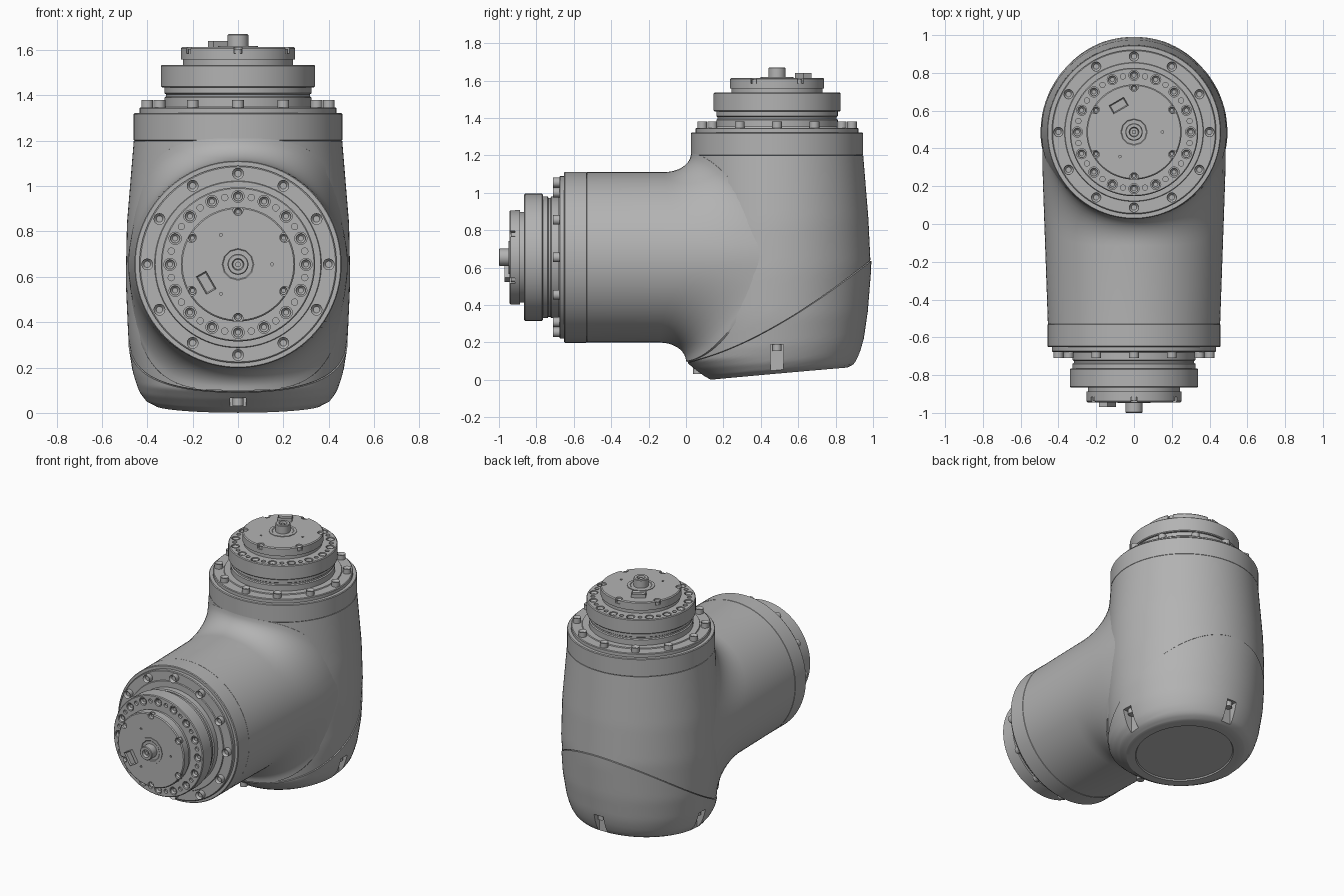
import bpy, bmesh
from math import sin, cos, pi, sqrt, radians
from mathutils import Matrix, Vector

cube = bpy.data.objects.get("Cube")
if cube:
    bpy.data.objects.remove(cube, do_unlink=True)

grey = bpy.data.materials.new("machined_grey")
grey.use_nodes = True
grey.diffuse_color = (0.45, 0.45, 0.45, 1)
grey.node_tree.nodes["Principled BSDF"].inputs["Base Color"].default_value = (0.45, 0.45, 0.45, 1)
parts = []
AXIS = 0.487            # y of the upright axis
MID = 0.655             # z of the level axis


def finish(name, bm, matrix=Matrix()):
    bmesh.ops.recalc_face_normals(bm, faces=bm.faces)
    mesh = bpy.data.meshes.new(name)
    bm.to_mesh(mesh)
    bm.free()
    mesh.transform(matrix)
    mesh.materials.append(grey)
    obj = bpy.data.objects.new(name, mesh)
    bpy.context.collection.objects.link(obj)
    parts.append(obj)
    return obj


def loft(name, rings, matrix=Matrix()):
    """Skin a list of closed rings and close both ends with a fan."""
    bm = bmesh.new()
    rows = [[bm.verts.new(p) for p in ring] for ring in rings]
    n = len(rows[0])
    for a, b in zip(rows, rows[1:]):
        for i in range(n):
            j = (i + 1) % n
            bm.faces.new((a[i], a[j], b[j], b[i]))
    for row in (rows[0], rows[-1]):
        hub = bm.verts.new(sum((v.co for v in row), Vector()) / n)
        for i in range(n):
            bm.faces.new((row[i], row[(i + 1) % n], hub))
    return finish(name, bm, matrix)


def lathe(name, profile, matrix, n=72):
    return loft(name, [[(r * cos(2 * pi * i / n), r * sin(2 * pi * i / n), z)
                        for i in range(n)] for r, z in profile], matrix)


def pins(name, spots, radius, low, high, matrix, sides=16, socket=0):
    """One mesh of equal cylinders, optionally with hex sockets."""
    bm = bmesh.new()
    for x, y in spots:
        made = bmesh.ops.create_cone(
            bm, cap_ends=True, segments=sides, radius1=radius, radius2=radius,
            depth=high - low, matrix=Matrix.Translation((x, y, (low + high) / 2)))
        if socket:
            top = [f for f in {f for v in made["verts"] for f in v.link_faces}
                   if f.normal.z > 0.9 or f.calc_center_median().z > high - 1e-4]
            bmesh.ops.inset_region(bm, faces=top, thickness=radius * 0.45)
            bmesh.ops.translate(bm, verts=list({v for f in top for v in f.verts}),
                                vec=(0, 0, -socket))
    return finish(name, bm, matrix)


def circle(count, radius, start=0.0):
    return [(radius * cos(radians(start) + 2 * pi * i / count),
             radius * sin(radians(start) + 2 * pi * i / count)) for i in range(count)]


def cut(target, cutter):
    cutter.hide_render = True
    mod = target.modifiers.new("cut", "BOOLEAN")
    mod.operation, mod.solver, mod.object = "DIFFERENCE", "EXACT", cutter
    bpy.context.view_layer.objects.active = target
    bpy.ops.object.modifier_apply(modifier=mod.name)
    parts.remove(cutter)
    bpy.data.objects.remove(cutter, do_unlink=True)


# Housing surface: front, side and back radii against height above the sloped base
HEIGHT = (0, .02, .06, .1, .15, .3, .55, .8, 1.2)
FRONT = (.35, .385, .44, .485, .487, .487, .487, .477, .46)
SIDE = (.36, .40, .43, .445, .46, .484, .495, .49, .457)
BACK = (.37, .41, .43, .445, .458, .48, .50, .488, .455)


def sample(table, h):
    for i in range(len(HEIGHT) - 1):
        if h <= HEIGHT[i + 1]:
            t = (h - HEIGHT[i]) / (HEIGHT[i + 1] - HEIGHT[i])
            return table[i] + (table[i + 1] - table[i]) * t
    return table[-1]


def base_z(s):
    return 0.033 + 0.09 * 0.36 * s


def seam_z(s):
    y = AXIS + 0.49 * s
    return 0.095 + 0.26 * y + 0.305 * y * y


def skin(a, z, grow=0.0):
    c, s = cos(a), sin(a)
    h = max(0, z - base_z(s))
    r = c * c * sample(SIDE, h) + s * s * sample(BACK if s > 0 else FRONT, h) + grow
    return (r * c, AXIS + r * s, z)


N = 96
turn = [2 * pi * i / N for i in range(N)]

# Upper housing, from the curved seam to the top collar
rings = [[skin(a, seam_z(sin(a)) - 0.01, -0.03) for a in turn]]
for k in range(19):
    t = k / 18
    rings.append([skin(a, seam_z(sin(a)) * (1 - t) + 1.2 * t) for a in turn])
loft("upper_housing", rings)

# Lower cover with a recessed base disc and a thin lip at the seam
rings = [[(r * cos(a), AXIS + r * sin(a), base_z(sin(a) * r / .36) + up) for a in turn]
         for r, up in ((.30, .008), (.305, 0), (.335, 0))]
for k in range(19):
    t = (k / 18) ** 1.6
    rings.append([skin(a, base_z(sin(a)) * (1 - t) + (seam_z(sin(a)) - .004) * t, 0.005)
                  for a in turn])
rings.append([skin(a, seam_z(sin(a)) - .002, -0.03) for a in turn])
cover = loft("lower_cover", rings)

# Four slots around the cover, each with a screw at its top
for name, angle, top in (("front", -90, .065), ("left", 0, .19),
                         ("back", 90, .21), ("right", 180, .19)):
    place = Matrix.Translation((0, AXIS, 0)) @ Matrix.Rotation(radians(angle), 4, "Z")
    bm = bmesh.new()
    bmesh.ops.create_cube(bm, size=1, matrix=Matrix.Translation((.5, 0, top / 2 - .05))
                          @ Matrix.Diagonal((.2, .07, top + .1, 1)))
    cut(cover, finish("slot_cutter", bm, place))
    pins(name + "_cover_screw", [(.425, 0)], .024, top - .035, top + .005, place)

# Level branch, flaring into the upright housing
rings = [[] for _ in range(12)]
for a in turn:
    s, c = sin(a), cos(a)
    reach = .4735 - .0135 * c
    meet = AXIS - sqrt(max(0, reach ** 2 - (.48 * s) ** 2))
    run, rise = .14 + .25 * s * s, .1 + .25 * s * s

    def point(y, lift):
        wide = .456 + .028 * min(1, max(0, (y + .53) / .8))
        return (wide * s, y, MID + c * (.456 + lift))
    rings[0].append(point(-.53, 0))
    for k in range(10):
        q = k / 9 * pi / 2
        rings[k + 1].append(point(meet - run + run * sin(q), rise * (1 - cos(q))))
    rings[11].append(point(meet + .07, rise))
loft("level_branch", rings)


def drive(tag, matrix, radius, tag_angle):
    """Stepped output drive, built along local z."""
    lathe(tag + "_collar", [(radius - .004, -.01), (radius - .004, 0), (radius, .003),
                            (radius, .117), (radius - .004, .122)], matrix, 96)
    lathe(tag + "_flange", [(.435, .11), (.435, .143), (.43, .147), (.368, .147),
                            (.365, .153), (.33, .153)], matrix, 96)
    pins(tag + "_flange_bolts", circle(12, .40), .026, .14, .18, matrix, socket=.015)
    lathe(tag + "_neck", [(.325, .14), (.325, .19), (.318, .195), (.318, .205),
                          (.325, .21), (.325, .25)], matrix)
    # Output ring with counterbored bolts and small holes between
    ring = lathe(tag + "_output_ring", [(.335, .235), (.34, .24), (.34, .33), (.335, .335)],
                 matrix)
    cut(ring, pins("bore_cutter", circle(16, .30), .027, .318, .36, matrix))
    cut(ring, pins("hole_cutter", circle(16, .30, 11.25), .014, .318, .36, matrix))
    pins(tag + "_ring_bolts", circle(16, .30), .021, .31, .331, matrix, socket=.01)
    # End cap with notched screws and small holes
    lathe(tag + "_cap_step", [(.243, .32), (.243, .362)], matrix)
    cap = lathe(tag + "_end_cap", [(.252, .358), (.252, .408), (.246, .414)], matrix)
    cut(cap, pins("notch_cutter", circle(6, .238, 30), .022, .385, .44, matrix))
    cut(cap, pins("dot_cutter", circle(3, .15), .007, .40, .44, matrix, 10))
    pins(tag + "_cap_screws", circle(6, .232, 30), .017, .37, .405, matrix, socket=.01)
    # Hub and shaft
    lathe(tag + "_hub", [(.088, .40), (.088, .418), (.07, .418), (.066, .415)], matrix, 12)
    lathe(tag + "_shaft", [(.046, .40), (.046, .466), (.042, .47), (.026, .47),
                           (.022, .45)], matrix, 32)
    pins(tag + "_shaft_pin", [(0, 0)], .012, .44, .462, matrix)
    # Small raised connector with a recessed face
    bm = bmesh.new()
    bmesh.ops.create_cube(bm, size=1, matrix=Matrix.Rotation(radians(tag_angle), 4, "Z")
                          @ Matrix.Translation((.162, 0, .422))
                          @ Matrix.Diagonal((.05, .09, .036, 1)))
    bm.normal_update()
    top = [f for f in bm.faces if f.normal.z > .9]
    bmesh.ops.inset_region(bm, faces=top, thickness=.008)
    bmesh.ops.translate(bm, verts=top[0].verts[:], vec=(0, 0, -.01))
    finish(tag + "_connector", bm, matrix)


drive("top", Matrix.Translation((0, AXIS, 1.2)), .46, 120)
drive("front", Matrix.Translation((0, -.53, MID)) @ Matrix.Rotation(pi / 2, 4, "X"), .457, 210)

# Smooth shading with crisp edges
bpy.ops.object.select_all(action="DESELECT")
for obj in parts:
    obj.select_set(True)
bpy.context.view_layer.objects.active = parts[0]
bpy.ops.object.shade_smooth_by_angle(angle=radians(30))
